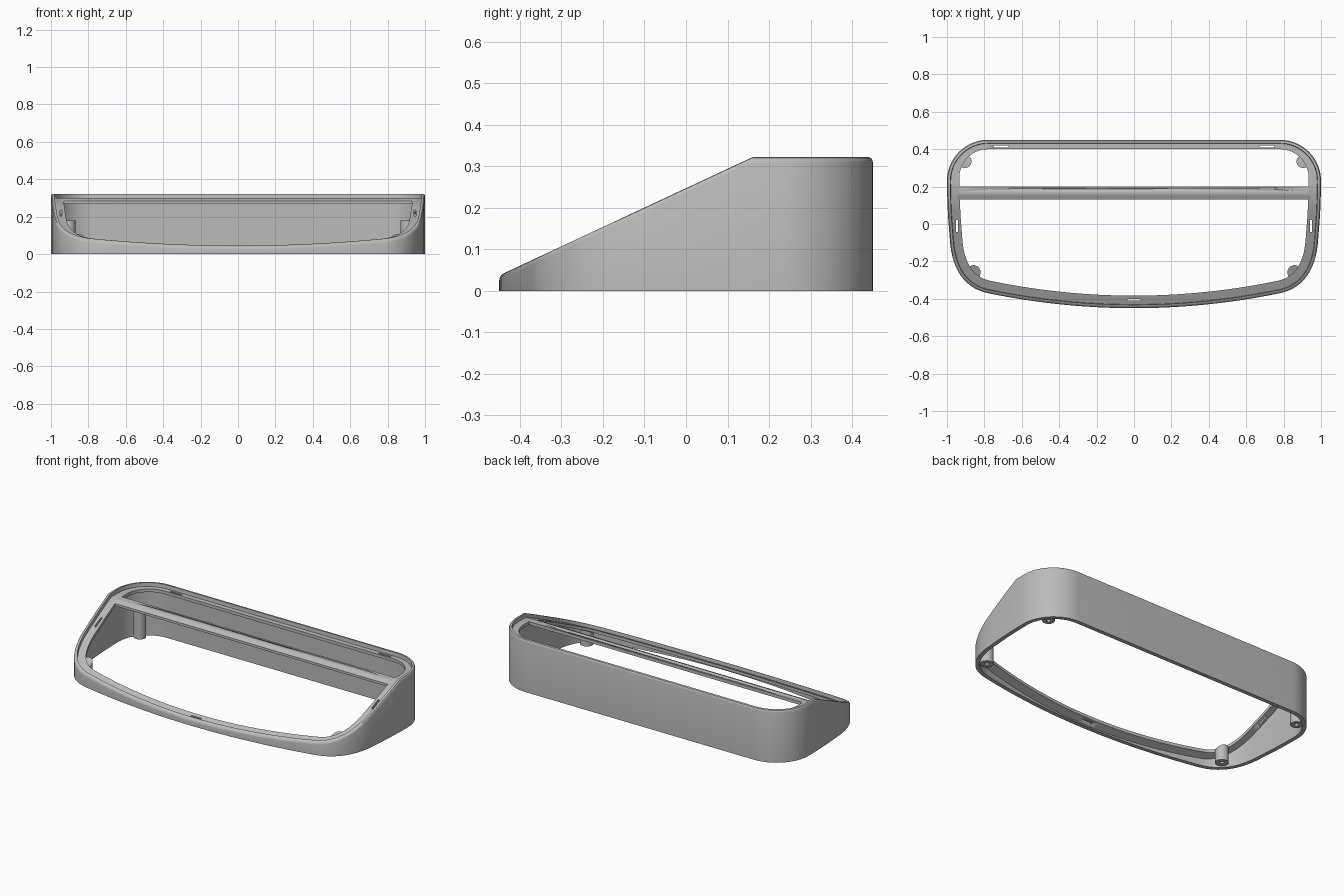
import bpy, bmesh, math
from mathutils import Vector
from mathutils.geometry import interpolate_bezier

if "Cube" in bpy.data.objects:
    bpy.data.objects.remove(bpy.data.objects["Cube"])

grey = bpy.data.materials.new("warm_grey")
grey.diffuse_color = (0.5, 0.5, 0.5, 1)
grey.use_nodes = True
grey.node_tree.nodes["Principled BSDF"].inputs["Base Color"].default_value = grey.diffuse_color

CREASE, HIGH = 0.16, 0.322       # where the slope meets the flat top
SLOPE = 0.467
LEDGE, UNDER = 0.023, 0.042      # ledge depth and plate underside below the rim


def top(y):
    return HIGH + SLOPE * min(0, y - CREASE)


def make(name, verts, faces, angle=30):
    me = bpy.data.meshes.new(name)
    me.from_pydata(verts, [], faces)
    me.materials.append(grey)
    bm = bmesh.new()
    bm.from_mesh(me)
    bmesh.ops.recalc_face_normals(bm, faces=bm.faces)
    bm.to_mesh(me)
    bm.free()
    ob = bpy.data.objects.new(name, me)
    bpy.context.collection.objects.link(ob)
    bpy.ops.object.select_all(action='DESELECT')
    ob.select_set(True)
    bpy.context.view_layer.objects.active = ob
    bpy.ops.object.shade_smooth_by_angle(angle=math.radians(angle))
    return ob


# Right half of the outline, from back centre round to front centre
half = [Vector((0, 0.45)), Vector((0.4, 0.45))]
for i in range(17):
    a = math.pi / 2 * (1 - i / 16)
    half.append(Vector((0.78 + 0.22 * math.cos(a), 0.23 + 0.22 * math.sin(a))))
half += [Vector((0.999, CREASE)), Vector((0.995, 0.05))]
corner = interpolate_bezier(Vector((0.985, -0.08, 0)), Vector((0.975, -0.25, 0)),
                            Vector((0.90, -0.345, 0)), Vector((0.78, -0.37, 0)), 16)
half += [p.to_2d() for p in corner]
for i in range(1, 13):
    x = 0.78 * (1 - i / 12)
    half.append(Vector((x, -0.45 + 0.08 * (x / 0.78) ** 2)))
outline = half + [Vector((-p.x, p.y)) for p in half[-2:0:-1]]
N = len(outline)

# Wall section: (inset, drop below rim); None means ground level
section = [(0, None), (0, 0.012), (0.0015, 0.006), (0.005, 0.0015), (0.010, 0),
           (0.018, 0), (0.020, LEDGE), ("open", LEDGE), ("open", UNDER),
           (0.025, UNDER), (0.025, None)]
verts = []
for i, p in enumerate(outline):
    t = (outline[(i + 1) % N] - outline[i - 1]).normalized()
    n = Vector((-t.y, t.x))                       # outward normal
    for d, drop in section:
        if d == "open":
            d = 0.067 - 0.017 * max(0, n.y)
        q = p - n * d
        verts.append((q.x, q.y, 0 if drop is None else top(q.y) - drop))
S = len(section)
faces = [(i * S + j, i * S + (j + 1) % S, (i + 1) % N * S + (j + 1) % S, (i + 1) % N * S + j)
         for i in range(N) for j in range(S)]
shell = make("shell_frame", verts, faces)

# Bent bar between the sloped and the flat opening
prof = [(y, top(y) - LEDGE) for y in (0.13, 0.15, CREASE, 0.17, 0.20)]
prof += [(0.20, HIGH - UNDER), (CREASE, HIGH - UNDER - 0.004), (0.13, 0.27)]
P = len(prof)
verts = [(x, y, z) for x in (-0.945, 0.945) for y, z in prof]
faces = [tuple(range(P)), tuple(range(P, 2 * P))]
faces += [(j, (j + 1) % P, P + (j + 1) % P, P + j) for j in range(P)]
bar = make("cross_bar", verts, faces)


# Narrow through slots in the frame and bar
def cut(target, slots):
    v, f = [], []
    for x, y, w, h in slots:
        b = len(v)
        z = top(y)
        v += [(x + sx * w / 2, y + sy * h / 2, z + dz)
              for dz in (-0.07, 0.03) for sx, sy in ((-1, -1), (1, -1), (1, 1), (-1, 1))]
        f += [tuple(b + k for k in q) for q in
              ((0, 3, 2, 1), (4, 5, 6, 7), (0, 1, 5, 4), (1, 2, 6, 5), (2, 3, 7, 6), (3, 0, 4, 7))]
    cutter = make("slot_cutter", v, f)
    cutter.hide_render = True
    m = target.modifiers.new("slots", 'BOOLEAN')
    m.operation, m.solver, m.object = 'DIFFERENCE', 'EXACT', cutter
    bpy.context.view_layer.objects.active = target
    bpy.ops.object.modifier_apply(modifier=m.name)
    bpy.data.objects.remove(cutter)


cut(shell, [(-0.946, -0.01, 0.010, 0.065), (0.946, -0.01, 0.010, 0.065),
            (-0.71, 0.414, 0.08, 0.009), (0.71, 0.414, 0.08, 0.009),
            (0, -0.405, 0.07, 0.008)])
cut(bar, [(-0.71, 0.188, 0.08, 0.006), (0.71, 0.188, 0.08, 0.006)])


# Screw posts with a blind hole from below
def post(name, cx, cy, r, ztop):
    K = 24
    rings = [(0.012, lambda y: 0.07), (0.012, lambda y: 0.008), (r, lambda y: 0.008), (r, ztop)]
    v = []
    for rad, zf in rings:
        for k in range(K):
            a = 2 * math.pi * k / K
            y = cy + rad * math.sin(a)
            v.append((cx + rad * math.cos(a), y, zf(y)))
    f = [(j * K + k, j * K + (k + 1) % K, (j + 1) * K + (k + 1) % K, (j + 1) * K + k)
         for j in range(3) for k in range(K)]
    f += [tuple(range(K)), tuple(range(3 * K, 4 * K))]
    make(name, v, f)


for side, s in (("right", 1), ("left", -1)):
    post("back_post_" + side, s * 0.905, 0.335, 0.036, lambda y: 0.18)
    post("front_post_" + side, s * 0.858, -0.258, 0.038, lambda y: top(y) - UNDER + 0.004)
